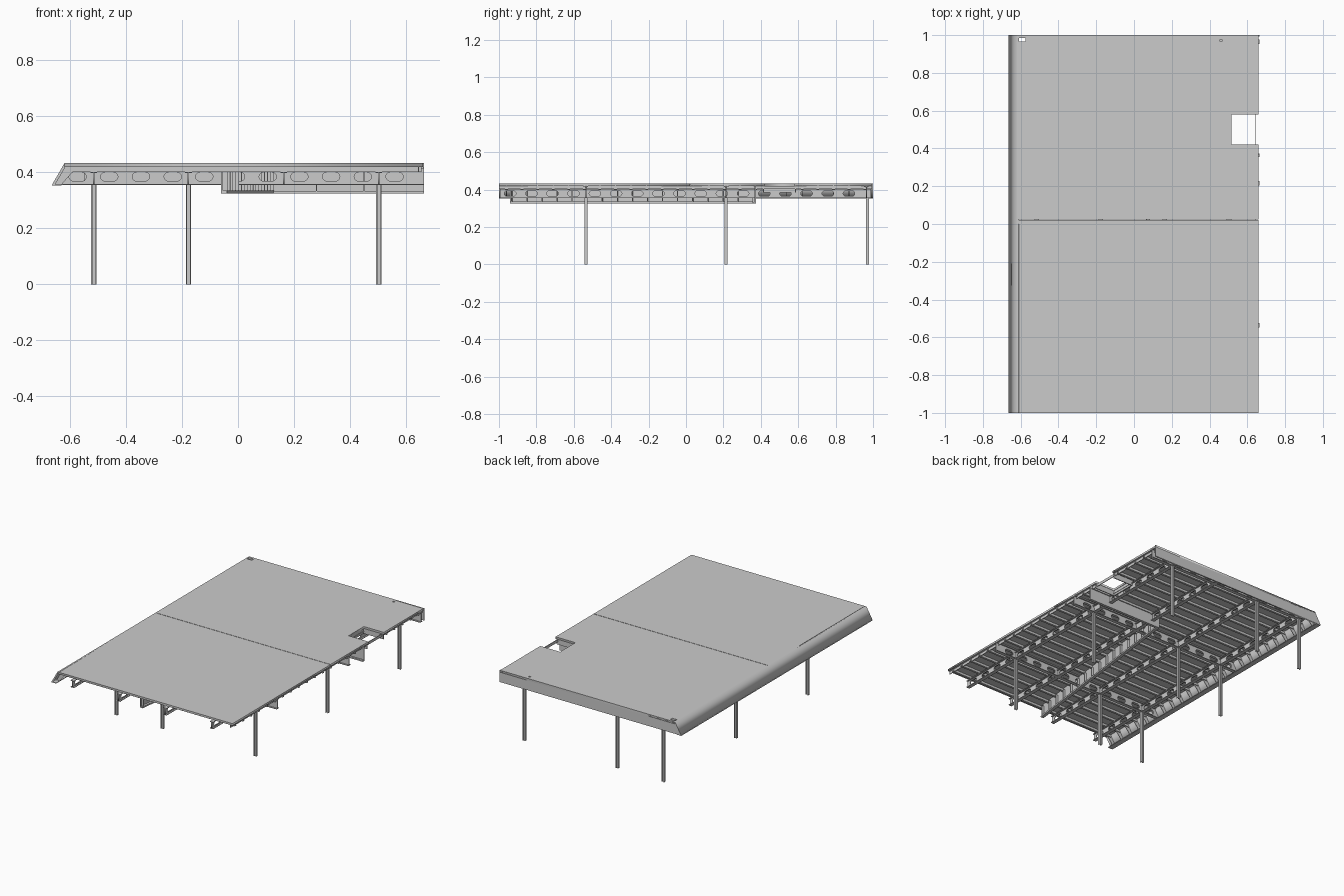
import bpy, math
from mathutils import Matrix, Vector

if "Cube" in bpy.data.objects:
    bpy.data.objects.remove(bpy.data.objects["Cube"])

X0, X1 = -0.665, 0.665


def box(name, x, y, z):
    """Axis-aligned box from (min, max) ranges."""
    me = bpy.data.meshes.new(name)
    v = [(a, b, c) for a in x for b in y for c in z]
    f = [(0, 1, 3, 2), (4, 6, 7, 5), (0, 4, 5, 1), (2, 3, 7, 6), (0, 2, 6, 4), (1, 5, 7, 3)]
    me.from_pydata(v, [], f)
    ob = bpy.data.objects.new(name, me)
    bpy.context.collection.objects.link(ob)
    return ob


def plate(name, loops, thick, matrix):
    """Flat plate from an outline plus hole loops, placed by a matrix."""
    cu = bpy.data.curves.new(name, 'CURVE')
    cu.dimensions = '2D'
    cu.fill_mode = 'BOTH'
    cu.extrude = thick / 2
    for pts in loops:
        sp = cu.splines.new('POLY')
        sp.points.add(len(pts) - 1)
        for p, (a, b) in zip(sp.points, pts):
            p.co = (a, b, 0, 1)
        sp.use_cyclic_u = True
    ob = bpy.data.objects.new(name, cu)
    bpy.context.collection.objects.link(ob)
    ob.matrix_world = matrix
    bpy.ops.object.select_all(action='DESELECT')
    ob.select_set(True)
    bpy.context.view_layer.objects.active = ob
    bpy.ops.object.convert(target='MESH')
    return bpy.context.view_layer.objects.active


def along_x(y):
    return Matrix(((1, 0, 0, 0), (0, 0, -1, y), (0, 1, 0, 0), (0, 0, 0, 1)))


def along_y(x):
    return Matrix(((0, 0, 1, x), (1, 0, 0, 0), (0, 1, 0, 0), (0, 0, 0, 1)))


def slot(cx, cz, w, h):
    """Rounded slot outline."""
    r = h / 2
    pts = []
    for side, start in ((1, -90), (-1, 90)):
        for i in range(7):
            a = math.radians(start + 30 * i)
            pts.append((cx + side * (w / 2 - r) + r * math.cos(a), cz + r * math.sin(a)))
    return pts


def rect(a, b, c, d):
    return [(a, c), (b, c), (b, d), (a, d)]


# Deck slabs either side of the movement joint, with notch and drain holes
front = [rect(-0.62, 0.66, -1, 0.022)]
back = [[(-0.62, 0.025), (0.66, 0.025), (0.66, 0.42), (0.515, 0.42), (0.515, 0.58),
         (0.66, 0.58), (0.66, 1), (-0.62, 1)],
        rect(-0.61, -0.575, 0.965, 0.985), rect(0.455, 0.467, 0.966, 0.978)]
flat = Matrix.Translation((0, 0, 0.4265))
plate("deck_front", front, 0.013, flat)
plate("deck_back", back, 0.013, flat)

# Sloped side fascia and upright back fascia
plate("side_fascia", [[(X0, 0.355), (-0.62, 0.433), (-0.609, 0.433), (-0.654, 0.355)]],
      2.0, along_x(0))
plate("back_fascia", [[(X0, 0.355), (X1, 0.355), (X1, 0.433), (-0.62, 0.433)]],
      0.008, along_x(0.996))
box("side_fascia_lip", (X0, -0.63), (-1, 1), (0.353, 0.357))

# Joists with side fascia gussets
N = 24
for i in range(N):
    y = -0.96 + i * 1.915 / (N - 1)
    end = 0.50 if 0.40 < y < 0.60 else 0.655
    box("joist_web", (-0.62, end), (y - 0.002, y + 0.002), (0.403, 0.42))
    box("joist_flange", (-0.62, end), (y - 0.007, y + 0.007), (0.401, 0.404))
    plate("fascia_gusset", [[(-0.655, 0.357), (-0.63, 0.357), (-0.575, 0.42), (-0.618, 0.42)]],
          0.004, along_x(y))

# Cellular main beams across the deck
for y, xa, xb in ((-0.535, -0.65, X1), (0.215, -0.65, X1), (0.965, -0.55, X1)):
    holes = [slot(-0.573 + 0.1132 * k, 0.385, 0.062, 0.032) for k in range(11)]
    holes = [h for h in holes if min(p[0] for p in h) > xa + 0.02]
    lean = 0.035 if xa < -0.6 else 0
    plate("cross_beam_web", [[(xa, 0.356), (xb, 0.356), (xb, 0.418), (xa + lean, 0.418)]] + holes,
          0.005, along_x(y))
    box("cross_beam_bottom_flange", (xa, xb), (y - 0.012, y + 0.012), (0.355, 0.359))
    box("cross_beam_top_flange", (xa + lean, xb), (y - 0.012, y + 0.012), (0.414, 0.42))

# Cellular long beams under the joists
for x in (-0.515, -0.177, 0.163, 0.503):
    holes = [slot(-0.94 + 0.1132 * k, 0.379, 0.062, 0.028) for k in range(17)]
    plate("long_beam_web", [rect(-0.995, 0.99, 0.356, 0.401)] + holes, 0.005, along_y(x))
    box("long_beam_bottom_flange", (x - 0.012, x + 0.012), (-0.995, 0.99), (0.355, 0.359))
    box("long_beam_top_flange", (x - 0.012, x + 0.012), (-0.995, 0.99), (0.398, 0.402))

# H-section columns
for x in (-0.515, -0.177, 0.503):
    for y in (-0.535, 0.215, 0.97):
        for s in (-1, 1):
            cx = x + s * 0.0075
            box("column_flange", (cx - 0.002, cx + 0.002), (y - 0.008, y + 0.008), (0, 0.356))
        box("column_web", (x - 0.007, x + 0.007), (y - 0.002, y + 0.002), (0, 0.356))

# Oblique ribbed bulkhead under the deck
a, b = Vector((-0.057, -0.94, 0)), Vector((0.11, 0.37, 0))
turn = Matrix.Translation(a) @ Matrix.Rotation(math.atan2(b.y - a.y, b.x - a.x), 4, 'Z')
L = (b - a).length
parts = [box("bulkhead_wall", (0, L), (-0.003, 0.003), (0.325, 0.419)),
         box("bulkhead_flange", (0, L), (-0.018, 0.003), (0.325, 0.335))]
for i in range(17):
    p = 0.01 + i * (L - 0.02) / 16
    parts.append(box("bulkhead_rib", (p - 0.002, p + 0.002), (-0.018, 0), (0.335, 0.402)))
for ob in parts:
    ob.matrix_world = turn

# Straight return of the bulkhead beside the notch
box("return_wall", (0.11, X1), (0.367, 0.373), (0.325, 0.419))
box("return_flange", (0.11, X1), (0.355, 0.373), (0.325, 0.334))
for x in (0.28, 0.45):
    box("return_rib", (x - 0.002, x + 0.002), (0.355, 0.37), (0.334, 0.402))

# Notch trimmers and thin edge rail along the open side
for y in (0.415, 0.585):
    box("notch_trimmer", (0.503, 0.655), (y - 0.003, y + 0.003), (0.385, 0.42))
box("notch_back_trimmer", (0.505, 0.512), (0.412, 0.588), (0.385, 0.42))
box("edge_rail", (0.643, 0.647), (-1, 0.992), (0.402, 0.42))
